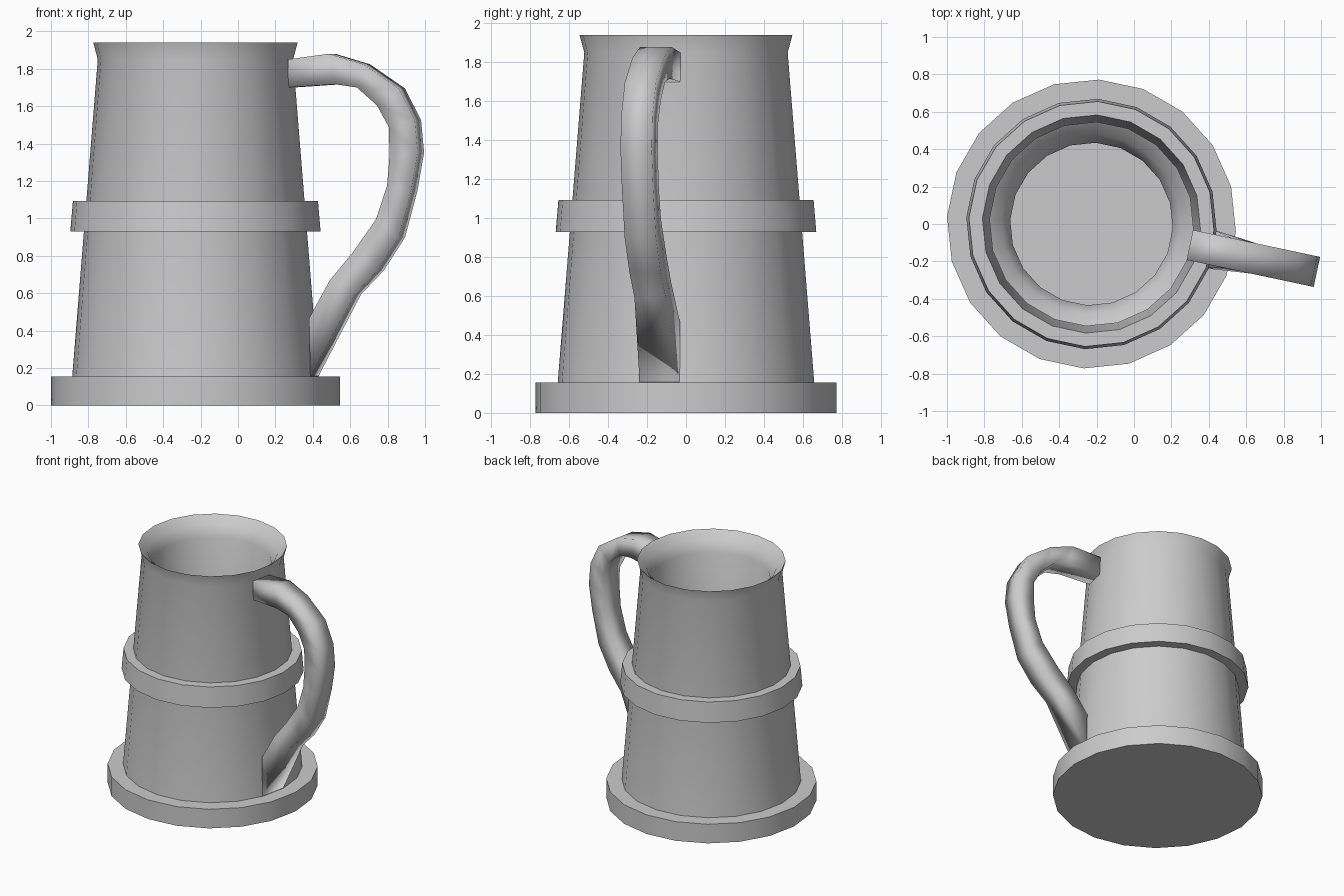
import bpy, bmesh
from math import sin, cos, radians

if "Cube" in bpy.data.objects:
    bpy.data.objects.remove(bpy.data.objects["Cube"])

CX = -0.2275          # mug axis; the handle takes up the +x side
SIDES = 20


def add_object(name, bm):
    bmesh.ops.recalc_face_normals(bm, faces=bm.faces)
    mesh = bpy.data.meshes.new(name)
    bm.to_mesh(mesh)
    bm.free()
    ob = bpy.data.objects.new(name, mesh)
    bpy.context.collection.objects.link(ob)
    bpy.ops.object.select_all(action='DESELECT')
    ob.select_set(True)
    bpy.context.view_layer.objects.active = ob
    return ob


def lathe(name, profile, loop=False, cap_start=False, cap_end=False):
    """Revolve (radius, z) points around the mug axis with 20 sides."""
    bm = bmesh.new()
    rings = []
    for r, z in profile:
        angles = [radians(-3 + 360 / SIDES * i) for i in range(SIDES)]
        rings.append([bm.verts.new((CX + r * cos(a), r * sin(a), z)) for a in angles])
    pairs = list(zip(rings, rings[1:])) + ([(rings[-1], rings[0])] if loop else [])
    for lo, hi in pairs:
        for i in range(SIDES):
            j = (i + 1) % SIDES
            bm.faces.new((lo[i], lo[j], hi[j], hi[i]))
    if cap_start:
        bm.faces.new(rings[0])
    if cap_end:
        bm.faces.new(rings[-1])
    ob = add_object(name, bm)
    bpy.ops.object.shade_smooth_by_angle(angle=radians(40))
    return ob


# Foot disc
lathe("base", [(0.773, 0), (0.773, 0.155)], cap_start=True, cap_end=True)

# Tapered cup with flared lip, hollow inside
lathe("cup", [(0.66, 0.15), (0.523, 1.85), (0.547, 1.94), (0.48, 1.885),
              (0.435, 1.80), (0.435, 0.20)], cap_start=True, cap_end=True)

# Raised hoop around the middle
lathe("hoop", [(0.59, 0.93), (0.67, 0.93), (0.656, 1.093), (0.575, 1.093)], loop=True)

# Handle: outer and inner side curves as (x, z) in the front view
outer = [(0.30, 1.85), (0.52, 1.88), (0.706, 1.824), (0.893, 1.695), (0.979, 1.524),
         (0.995, 1.353), (0.96, 1.15), (0.893, 0.898), (0.78, 0.722), (0.658, 0.594),
         (0.43, 0.155)]
inner = [(0.27, 1.70), (0.52, 1.717), (0.636, 1.70), (0.743, 1.604), (0.807, 1.487),
         (0.81, 1.33), (0.797, 1.176), (0.738, 0.995), (0.61, 0.813), (0.49, 0.668),
         (0.38, 0.466)]
TURN = radians(-12)
bm = bmesh.new()
rings = []
for k, (po, pi) in enumerate(zip(outer, inner)):
    half = 0.105 if k == len(outer) - 1 else 0.082
    ring = []
    for (x, z), side, shift in ((po, -1, -1), (po, 1, -1), (pi, 1, 1), (pi, -1, 1)):
        r = (x - CX + shift * half * sin(-TURN)) / cos(TURN)
        w = side * half
        ring.append(bm.verts.new((CX + r * cos(TURN) - w * sin(TURN),
                                  r * sin(TURN) + w * cos(TURN), z)))
    rings.append(ring)
for a, b in zip(rings, rings[1:]):
    for i in range(4):
        j = (i + 1) % 4
        bm.faces.new((a[i], a[j], b[j], b[i]))
bm.faces.new(rings[0])
bm.faces.new(rings[-1])
add_object("handle", bm)
bpy.ops.object.shade_smooth()
